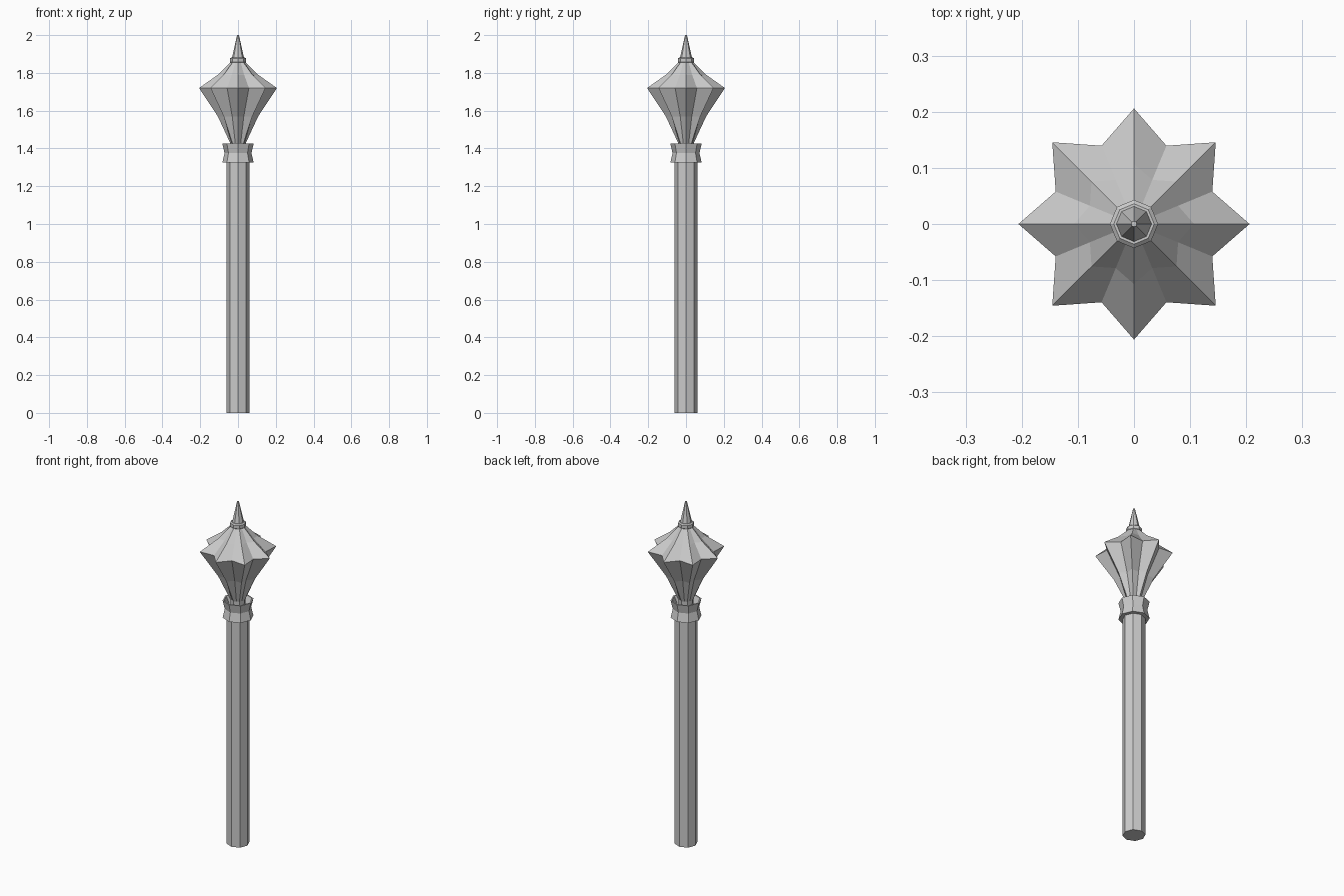
import bpy, bmesh, math

if "Cube" in bpy.data.objects:
    bpy.data.objects.remove(bpy.data.objects["Cube"])

def lathe(name, rings, sides=8, closed=False):
    """Stack rings of (z, ridge radius, valley radius); no valley = plain polygon."""
    bm = bmesh.new()
    loops = []
    for ring in rings:
        z, r = ring[0], ring[1]
        n = sides * 2 if len(ring) == 3 else sides
        loop = []
        for i in range(n):
            rad = ring[2] if len(ring) == 3 and i % 2 else r
            a = 2 * math.pi * i / n
            loop.append(bm.verts.new((rad * math.cos(a), rad * math.sin(a), z)))
        loops.append(loop)
    pairs = list(zip(loops, loops[1:]))
    if closed:
        pairs.append((loops[-1], loops[0]))
    for a, b in pairs:
        n = len(a)
        for i in range(n):
            j = (i + 1) % n
            bm.faces.new((a[i], a[j], b[j], b[i]))
    if not closed:
        bm.faces.new(loops[0][::-1])
        bm.faces.new(loops[-1])
    bmesh.ops.recalc_face_normals(bm, faces=bm.faces[:])
    mesh = bpy.data.meshes.new(name)
    bm.to_mesh(mesh)
    bm.free()
    obj = bpy.data.objects.new(name, mesh)
    bpy.context.collection.objects.link(obj)
    return obj

# Octagonal handle
lathe("shaft", [(0, 0.061), (1.38, 0.061)])

# Waisted collar with a recessed top
lathe("collar", [(1.325, 0.06), (1.325, 0.083), (1.375, 0.071), (1.425, 0.083),
                 (1.425, 0.075), (1.38, 0.055)], closed=True)

# Eight-ridged star head
lathe("flanged_head", [(1.37, 0.037, 0.035), (1.43, 0.042, 0.038), (1.57, 0.107, 0.08),
                       (1.72, 0.206, 0.151), (1.79, 0.107, 0.085), (1.86, 0.036, 0.034)])

# Small ring under the tip
lathe("tip_ring", [(1.85, 0.037), (1.857, 0.043), (1.876, 0.043), (1.882, 0.036)])

# Tapered tip
lathe("tip_spike", [(1.87, 0.034), (2.0, 0.005)])
